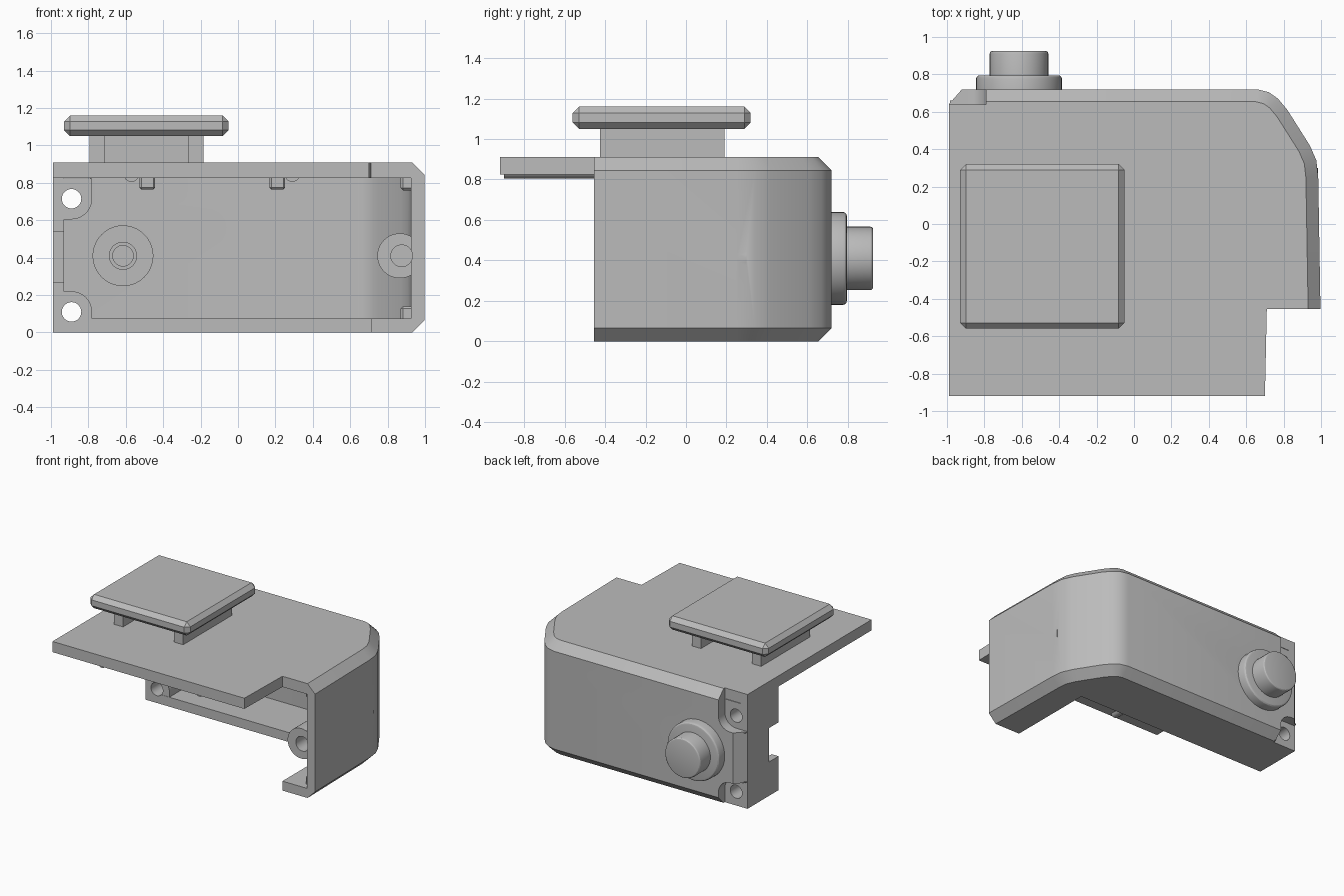
import bpy, bmesh, math
from mathutils import Matrix, Vector

cube = bpy.data.objects.get("Cube")
if cube:
    bpy.data.objects.remove(cube, do_unlink=True)

grey = bpy.data.materials.new("light_grey")
grey.use_nodes = True
grey.diffuse_color = (0.5, 0.5, 0.5, 1)
grey.node_tree.nodes["Principled BSDF"].inputs["Base Color"].default_value = (0.5, 0.5, 0.5, 1)

TOP, CEILING, MID = 0.91, 0.825, 0.4125


def finish(name, bm):
    bmesh.ops.recalc_face_normals(bm, faces=bm.faces)
    mesh = bpy.data.meshes.new(name)
    bm.to_mesh(mesh)
    bm.free()
    mesh.materials.append(grey)
    obj = bpy.data.objects.new(name, mesh)
    bpy.context.collection.objects.link(obj)
    return obj


def prism_mesh(points, low, high, axis="z"):
    """Extrude a flat profile along z, or an x-z profile along y."""
    bm = bmesh.new()
    place = (lambda a, b, t: (a, b, t)) if axis == "z" else (lambda a, b, t: (a, t, b))
    face = bm.faces.new([bm.verts.new(place(a, b, low)) for a, b in points])
    new = bmesh.ops.extrude_face_region(bm, geom=[face])["geom"]
    shift = place(0, 0, high - low)
    bmesh.ops.translate(bm, vec=shift, verts=[v for v in new if isinstance(v, bmesh.types.BMVert)])
    return bm


def prism(name, points, low, high, axis="z"):
    return finish(name, prism_mesh(points, low, high, axis))


def box(name, x0, x1, y0, y1, z0, z1, bevel=0):
    bm = prism_mesh([(x0, y0), (x1, y0), (x1, y1), (x0, y1)], z0, z1)
    if bevel:
        bmesh.ops.bevel(bm, geom=bm.edges[:], offset=bevel, segments=1, affect="EDGES")
    return finish(name, bm)


def rod(name, x, z, radius, y0, y1, bevel=0, sides=40):
    """Cylinder along y."""
    bm = bmesh.new()
    spin = Matrix.Translation(Vector((x, (y0 + y1) / 2, z))) @ Matrix.Rotation(math.pi / 2, 4, "X")
    bmesh.ops.create_cone(bm, cap_ends=True, segments=sides, radius1=radius, radius2=radius,
                          depth=y1 - y0, matrix=spin)
    if bevel:
        rim = [e for e in bm.edges if e.verts[0].co.y > y1 - 0.001 and e.verts[1].co.y > y1 - 0.001]
        bmesh.ops.bevel(bm, geom=rim, offset=bevel, segments=3, profile=0.5, affect="EDGES")
    return finish(name, bm)


def combine(target, tool, operation):
    mod = target.modifiers.new(operation.lower(), "BOOLEAN")
    mod.operation, mod.solver, mod.object = operation, "EXACT", tool
    bpy.context.view_layer.objects.active = target
    bpy.ops.object.modifier_apply(modifier=mod.name)
    bpy.data.objects.remove(tool, do_unlink=True)


def smooth(obj):
    bpy.ops.object.select_all(action="DESELECT")
    obj.select_set(True)
    bpy.context.view_layer.objects.active = obj
    bpy.ops.object.shade_smooth_by_angle(angle=math.radians(28))


def corner(radius, x_out, z_out, flip):
    """Screw-corner profile: square outside, rounded towards the middle."""
    cx, cz = -0.89, 0.715
    pts = [(x_out, z_out), (x_out, cz - radius)]
    for i in range(9):
        a = -math.pi / 2 + i * math.pi / 16
        pts.append((cx + radius * math.cos(a), cz + radius * math.sin(a)))
    pts.append((cx + radius, z_out))
    return [(x, 2 * MID - z if flip else z) for x, z in pts]


# Housing: full outline with chamfered outer rims
outer = [(-0.92, 0.72), (0.66, 0.72), (0.72, 0.705), (0.77, 0.67), (0.82, 0.61),
         (0.94, 0.42), (0.975, 0.34), (0.985, 0.25), (0.997, -0.455)]
outline = [(-0.99, -0.92), (-0.99, 0.64)] + outer + [(0.71, -0.455), (0.7, -0.92)]
bm = prism_mesh(outline, 0, TOP)


def on_rim(v):
    return any(abs(v.co.x - x) + abs(v.co.y - y) < 0.001 for x, y in outer)


rims = [e for e in bm.edges if abs(e.verts[0].co.z - e.verts[1].co.z) < 0.001
        and on_rim(e.verts[0]) and on_rim(e.verts[1])]
bmesh.ops.bevel(bm, geom=rims, offset=0.066, segments=1, affect="EDGES")
housing = finish("housing", bm)

# Hollow out the inside and open the front below the top plate
inner = [(-0.93, -1.2), (-0.93, 0.65), (0.64, 0.65), (0.70, 0.63), (0.75, 0.58),
         (0.87, 0.4), (0.91, 0.32), (0.92, 0.25), (0.93, -1.2)]
combine(housing, prism("cavity", inner, 0.075, CEILING), "DIFFERENCE")
combine(housing, box("front_opening", -1.2, 0.71, -1.2, 0.25, -0.2, CEILING), "DIFFERENCE")
combine(housing, box("side_notch", -1.2, -0.9, 0.1, 0.37, 0.27, 0.54), "DIFFERENCE")

# Screw corners on the right end
for flip in (False, True):
    z = 2 * MID - 0.715 if flip else 0.715
    combine(housing, prism("screw_corner", corner(0.11, -0.985, 0.822, flip), 0.252, 0.66, "y"), "UNION")
    combine(housing, prism("corner_recess", corner(0.1, -1.2, 1.1, flip), 0.64, 0.9, "y"), "DIFFERENCE")
    combine(housing, rod("screw_hole", -0.89, z, 0.052, 0.1, 0.9), "DIFFERENCE")

# Screw boss inside the left wall
combine(housing, rod("screw_boss", 0.865, 0.41, 0.12, -0.44, 0.3), "UNION")
combine(housing, rod("boss_hole", 0.875, 0.41, 0.058, -0.6, 0.1), "DIFFERENCE")

# Round recess behind the knob
combine(housing, rod("knob_recess", -0.615, 0.41, 0.16, 0.5, 0.9), "DIFFERENCE")
smooth(housing)

# Knob on the back
knob = rod("knob_flange", -0.615, 0.41, 0.23, 0.7, 0.795, 0.02)
smooth(knob)
stem = rod("knob_stem", -0.615, 0.41, 0.157, 0.77, 0.925, 0.015)
smooth(stem)
ring = rod("knob_inner_ring", -0.615, 0.41, 0.075, 0.66, 0.72)
combine(ring, rod("ring_hole", -0.615, 0.41, 0.055, 0.5, 0.71), "DIFFERENCE")
smooth(ring)

# Raised square pad on rails
box("pad", -0.93, -0.05, -0.56, 0.32, 1.05, 1.16, 0.032)
for side, x0, x1 in (("right", -0.795, -0.715), ("left", -0.265, -0.185)):
    box("pad_rail_" + side, x0, x1, -0.425, 0.19, TOP - 0.02, 1.06)
box("pad_crossbar", -0.73, -0.25, -0.2, -0.04, TOP - 0.02, 1.06)

# Guide ribs and clips under the top plate
for side, x, clip_x in (("right", -0.57, -0.485), ("left", 0.29, 0.21)):
    smooth(rod("guide_rib_" + side, x, 0.845, 0.04, -0.9, -0.3, sides=24))
    box("clip_" + side, clip_x - 0.042, clip_x + 0.042, 0.2, 0.28, 0.765, 0.85, 0.01)

# Small corner blocks inside the left wall
for side, z0, z1 in (("top", 0.76, 0.85), ("bottom", 0.05, 0.14)):
    box("corner_block_" + side, 0.87, 0.95, -0.4, 0.2, z0, z1, 0.012)
